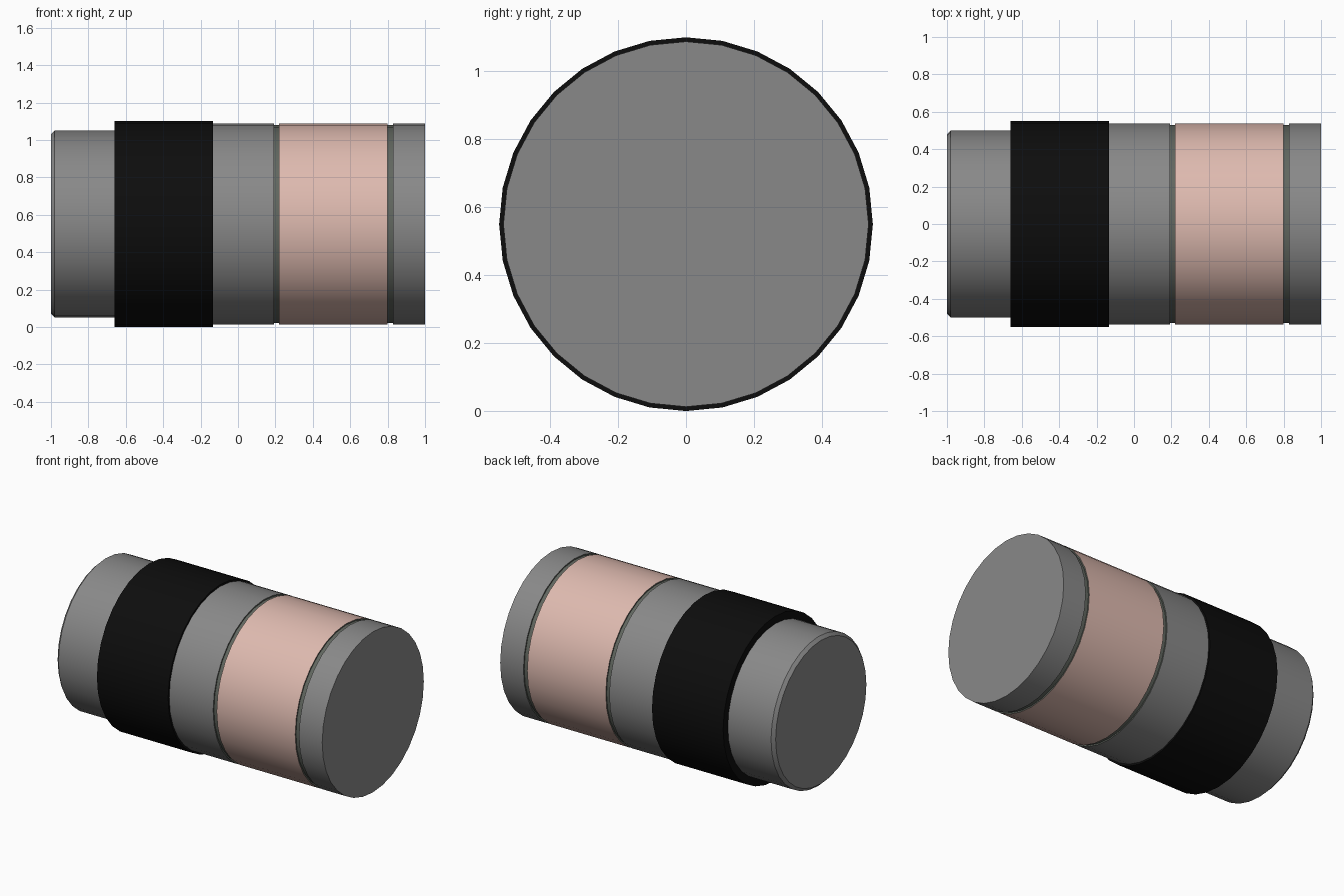
import bpy, bmesh, math

if "Cube" in bpy.data.objects:
    bpy.data.objects.remove(bpy.data.objects["Cube"])

SIDES = 32
CENTRE_Z = 0.55


def material(name, rgb):
    m = bpy.data.materials.new(name)
    m.diffuse_color = (*rgb, 1)
    m.use_nodes = True
    m.node_tree.nodes["Principled BSDF"].inputs["Base Color"].default_value = m.diffuse_color
    return m


grey = material("mid_grey", (0.25, 0.25, 0.25))
dark = material("groove_grey", (0.12, 0.135, 0.115))
black = material("black", (0.004, 0.004, 0.004))
pink = material("pale_pink", (0.73, 0.49, 0.43))


def lathe(name, profile, mat, cap_start=False, cap_end=False):
    """Revolve (x, radius) points around the long axis."""
    bm = bmesh.new()
    rings = []
    for x, r in profile:
        rings.append([bm.verts.new((x, r * math.sin(2 * math.pi * i / SIDES),
                                    CENTRE_Z + r * math.cos(2 * math.pi * i / SIDES)))
                      for i in range(SIDES)])
    for a, b in zip(rings, rings[1:]):
        for i in range(SIDES):
            j = (i + 1) % SIDES
            bm.faces.new((a[i], b[i], b[j], a[j]))
    if cap_start:
        bm.faces.new(rings[0])
    if cap_end:
        bm.faces.new(rings[-1][::-1])
    # make every face point away from the axis, or along it for walls and caps
    bm.normal_update()
    if cap_start or cap_end:
        bmesh.ops.recalc_face_normals(bm, faces=bm.faces[:])
    side = next(f for f in bm.faces if len(f.verts) == 4 and abs(f.normal.x) < 0.1)
    c = side.calc_center_median()
    c.z -= CENTRE_Z
    c.x = 0
    if side.normal.dot(c) < 0:
        bmesh.ops.reverse_faces(bm, faces=bm.faces[:])
    me = bpy.data.meshes.new(name)
    bm.to_mesh(me)
    bm.free()
    me.materials.append(mat)
    ob = bpy.data.objects.new(name, me)
    bpy.context.collection.objects.link(ob)
    bpy.context.view_layer.objects.active = ob
    ob.select_set(True)
    bpy.ops.object.shade_smooth_by_angle(angle=math.radians(30))
    ob.select_set(False)
    return ob


R = 0.5375   # main body
G = 0.529    # groove floor

# narrow neck with chamfered end
lathe("neck", [(-1, 0.48), (-0.98, 0.5), (-0.66, 0.5)], grey, cap_start=True)
# raised black grip with its end walls
lathe("grip_sleeve", [(-0.66, 0.5), (-0.66, 0.55), (-0.133, 0.55), (-0.133, R)], black)
# middle collar
lathe("middle_collar", [(-0.133, R), (0.192, R)], grey)
# grooves either side of the coloured band
for name, x0, x1 in (("left_groove", 0.192, 0.218), ("right_groove", 0.8, 0.828)):
    lathe(name, [(x0, R), (x0, G), (x1, G), (x1, R)], dark)
# coloured band
lathe("colour_band", [(0.218, R), (0.8, R)], pink)
# end cap
lathe("end_cap", [(0.828, R), (1, R)], grey, cap_end=True)
